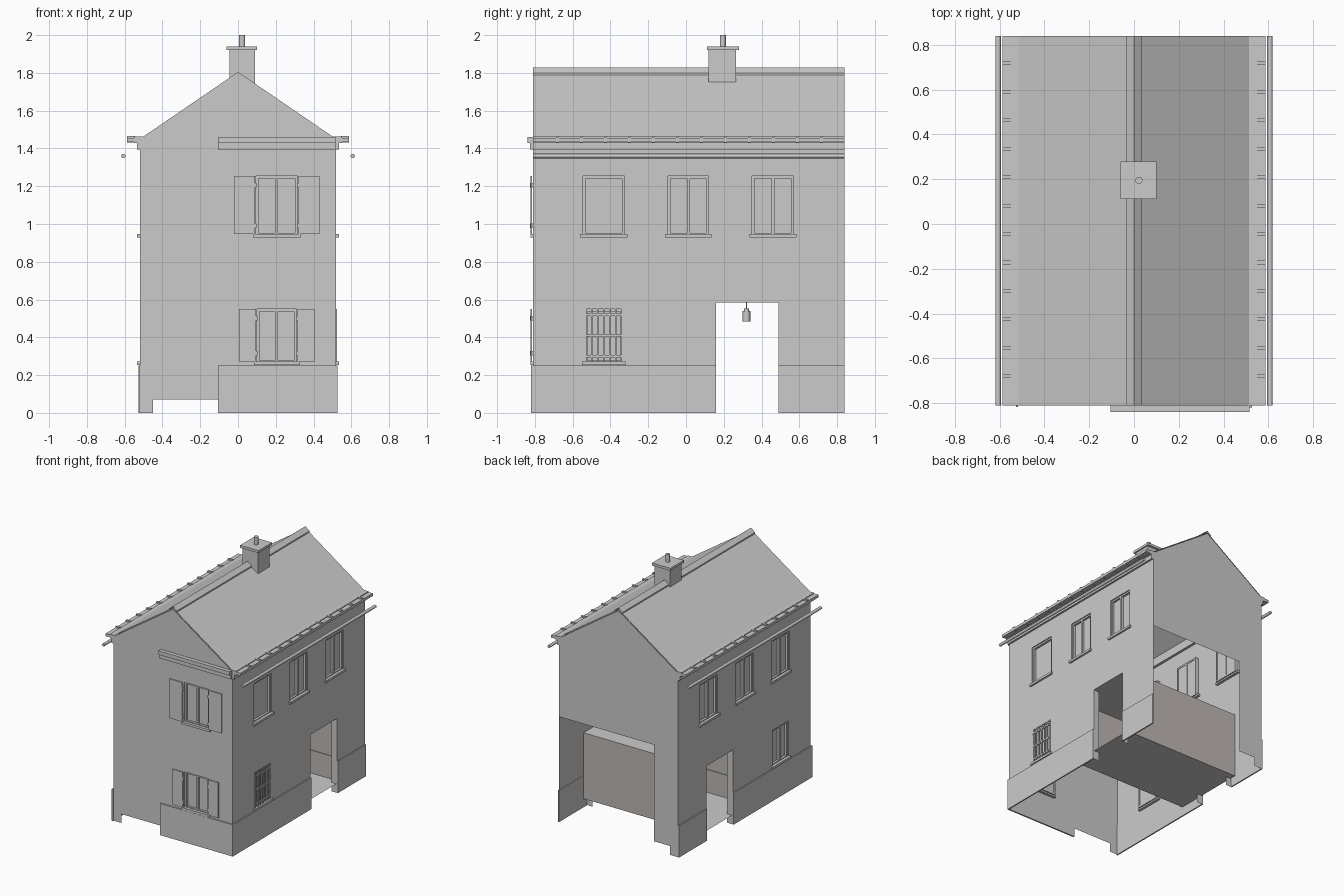
import bpy, bmesh, math
from mathutils import Vector

if "Cube" in bpy.data.objects:
    bpy.data.objects.remove(bpy.data.objects["Cube"])

W, Y0, Y1 = 0.52, -0.81, 0.84
EAVE, APEX = 1.45, 1.805


def finish(name, bm, mat=None, recalc=True):
    if recalc:
        bmesh.ops.recalc_face_normals(bm, faces=bm.faces)
    me = bpy.data.meshes.new(name)
    bm.to_mesh(me)
    bm.free()
    ob = bpy.data.objects.new(name, me)
    bpy.context.collection.objects.link(ob)
    if mat:
        me.materials.append(mat)
    return ob


def boxes(name, pairs, mat=None):
    bm = bmesh.new()
    for a, b in pairs:
        a, b = Vector(a), Vector(b)
        vs = bmesh.ops.create_cube(bm, size=1)["verts"]
        for v in vs:
            v.co = Vector([(a[i] + b[i]) / 2 + v.co[i] * abs(b[i] - a[i]) for i in range(3)])
    return finish(name, bm, mat)


def quads(name, polys, mat=None):
    bm = bmesh.new()
    for p in polys:
        bm.faces.new([bm.verts.new(q) for q in p])
    bmesh.ops.remove_doubles(bm, verts=bm.verts, dist=1e-5)
    return finish(name, bm, mat)


def cylinder(name, a, b, r, n=16):
    a, b = Vector(a), Vector(b)
    bm = bmesh.new()
    bmesh.ops.create_cone(bm, cap_ends=True, segments=n, radius1=r, radius2=r, depth=(b - a).length)
    q = (b - a).to_track_quat('Z', 'Y')
    for v in bm.verts:
        v.co = q @ v.co + (a + b) / 2
    for f in bm.faces:
        f.smooth = len(f.verts) == 4
    return finish(name, bm)


# wall frames: u along wall, v up, d inward
def front(u, v, d=0): return (u, Y0 + d, v)
def back(u, v, d=0): return (u, Y1 - d, v)
def right(u, v, d=0): return (W - d, u, v)
def left(u, v, d=0): return (-W + d, u, v)


def wall(name, P, u0, u1, v1, holes, gable=False):
    us = sorted({u0, u1} | {h[i] for h in holes for i in (0, 1)})
    vs = sorted({0, v1} | {h[i] for h in holes for i in (2, 3)})
    bm = bmesh.new()
    for a, b in zip(us, us[1:]):
        for c, e in zip(vs, vs[1:]):
            m, n = (a + b) / 2, (c + e) / 2
            if any(h[0] < m < h[1] and h[2] < n < h[3] for h in holes):
                continue
            bm.faces.new([bm.verts.new(P(*q)) for q in ((a, c), (b, c), (b, e), (a, e))])
    if gable:
        bm.faces.new([bm.verts.new(P(*q)) for q in ((u0, v1), (u1, v1), (0, APEX))])
    bmesh.ops.remove_doubles(bm, verts=bm.verts, dist=1e-5)
    # point the faces outward
    out = Vector(P(0, 0)) - Vector(P(0, 0, 1))
    for f in bm.faces:
        f.normal_update()
        if f.normal.dot(out) < 0:
            f.normal_flip()
    finish(name, bm, recalc=False)


def window(name, P, h, kind="double"):
    a, b, c, e = h
    D, t = 0.025, 0.013
    cs = [(a, c), (b, c), (b, e), (a, e)]
    # reveal and pane
    polys = [[P(*cs[i]), P(*cs[(i + 1) % 4]), P(*cs[(i + 1) % 4], D), P(*cs[i], D)] for i in range(4)]
    quads(name + "_reveal", polys + [[P(*q, D) for q in cs]])
    # frame, with mullion and rails
    bars = [(a, a + t, c, e), (b - t, b, c, e), (a, b, c, c + t), (a, b, e - t, e)]
    if kind == "double":
        m = (a + b) / 2
        bars += [(m - .008, m + .008, c, e)]
    boxes(name + "_frame", [(P(q[0], q[2], .008), P(q[1], q[3], D + .004)) for q in bars])
    boxes(name + "_sill", [(P(a - .015, c - .012, -.014), P(b + .015, c + .006, .02))])


UP, LO = (.94, 1.255), (.265, .55)
side_up = [(-.545, -.325), (-.095, .12), (.35, .57)]
side_holes = [u + UP for u in side_up] + [(-.535, -.335) + LO]
door = (.16, .49, 0, .585)
front_holes = [(.095, .315) + UP, (.10, .31) + LO]

# walls
wall("front_wall", front, -W, W, EAVE, front_holes + [(-.45, -.105, 0, .07)], True)
wall("back_wall", back, -W, W, EAVE, [(-.31, W, 0, .83), (-.45, -.31, 0, .07)], True)
for side, P in (("right", right), ("left", left)):
    wall(side + "_wall", P, Y0, Y1, EAVE, side_holes + [door])
    for i, h in enumerate(side_holes):
        single = side == "right" and i in (0, 3)
        window(f"{side}_window_{i}", P, h, "single" if single else "double")
    # door jambs
    a, b, _, e = door
    quads(side + "_door_jamb", [[P(a, 0), P(a, e), P(a, e, .05), P(a, 0, .05)],
                                [P(b, 0), P(b, e), P(b, e, .05), P(b, 0, .05)],
                                [P(a, e), P(b, e), P(b, e, .05), P(a, e, .05)]])
    # side plinths either side of the door
    boxes(side + "_plinth", [(P(Y0 - .008, 0, -.008), P(a, .25, .002)),
                             (P(b, 0, -.008), P(Y1, .25, .002))])
boxes("front_plinth", [(front(-.105, 0, -.01), front(W + .008, .25, .002))])

# window bars
y0, y1 = -.53, -.34
bars = [(right(y0 + (y1 - y0) * k / 6 - .004, LO[0], -.003), right(y0 + (y1 - y0) * k / 6 + .004, LO[1], .005))
        for k in range(7)]
bars += [(right(-.535, z - .006, -.003), right(-.335, z + .006, .005)) for z in (.30, .41, .52)]
boxes("window_bars", bars)

# front windows with open shutters
for n, h, sw in (("upper", front_holes[0], .11), ("lower", front_holes[1], .088)):
    window("front_" + n + "_window", front, h)
    a, b, c, e = h
    boxes(n + "_shutters", [(front(a - .006 - sw, c + .006, -.014), front(a - .006, e, -.005)),
                            (front(b + .006, c + .006, -.014), front(b + .006 + sw, e, -.005))])
    boxes(n + "_shutter_hinges", [(front(u - .006, z - .012, -.017), front(u + .006, z + .012, .002))
                                  for u in (a - .004, b + .004) for z in (c + .05, e - .05)])

# passage through the house
brown = bpy.data.materials.new("passage_brown")
brown.diffuse_color = (.52, .48, .45, 1)
brown.use_nodes = True
brown.node_tree.nodes["Principled BSDF"].inputs["Base Color"].default_value = brown.diffuse_color
X, ya, yb, za, zb = .515, -.06, .54, .07, .59
quads("passage_walls", [[(-X, y, za), (X, y, za), (X, y, zb), (-X, y, zb)] for y in (ya, yb)], brown)
boxes("passage_skirting", [((-X, ya, za), (X, ya + .005, .25)), ((-X, yb - .005, za), (X, yb, .25))], brown)
quads("passage_floor", [[(-X, ya, za), (X, ya, za), (X, yb, za), (-X, yb, za)]])
quads("passage_ceiling", [[(-X, ya, zb), (X, ya, zb), (X, yb, zb), (-X, yb, zb)]])

# hanging lantern
cylinder("lantern_rod", (0, .32, .54), (0, .32, .59), .003, 8)
cylinder("lantern_body", (0, .32, .485), (0, .32, .54), .021, 6)
cylinder("lantern_cap", (0, .32, .54), (0, .32, .552), .013, 6)

# roof slopes and ridge cap
quads("roof", [[(s * W, Y0, EAVE + .008), (s * W, Y1, EAVE + .008), (0, Y1, APEX + .008), (0, Y0, APEX + .008)]
               for s in (-1, 1)])
prof = [(-.035, 1.79), (-.035, 1.80), (0, 1.828), (.035, 1.80), (.035, 1.79)]
quads("ridge_cap", [[(p[0], Y0, p[1]), (q[0], Y0, q[1]), (q[0], Y1, q[1]), (p[0], Y1, p[1])]
                    for p, q in zip(prof, prof[1:])])

# eaves, gutter brackets and pipes
for s, side in ((1, "right"), (-1, "left")):
    boxes(side + "_eaves", [((s * .50, Y0, 1.395), (s * .535, Y1, 1.435)),
                            ((s * .50, Y0, 1.43), (s * .55, Y1, 1.462)),
                            ((s * .54, Y0, 1.435), (s * .587, Y1, 1.456))])
    boxes(side + "_brackets", [((s * .545, -.688 + .127 * k, 1.432), (s * .587, -.672 + .127 * k, 1.466))
                               for k in range(12)])
    cylinder(side + "_gutter_pipe", (s * .607, Y0, 1.36), (s * .607, Y1, 1.36), .012, 12)

# front cornice
boxes("front_cornice", [((-.105, -.825, 1.395), (.515, Y0, 1.43)), ((-.105, -.84, 1.43), (.515, Y0, 1.46))])

# chimney
boxes("chimney", [((-.045, .12, 1.745), (.09, .265, 1.925)), ((-.06, .112, 1.92), (.10, .28, 1.94))])
cylinder("chimney_flue", (.022, .195, 1.93), (.022, .195, 2.0), .016)
